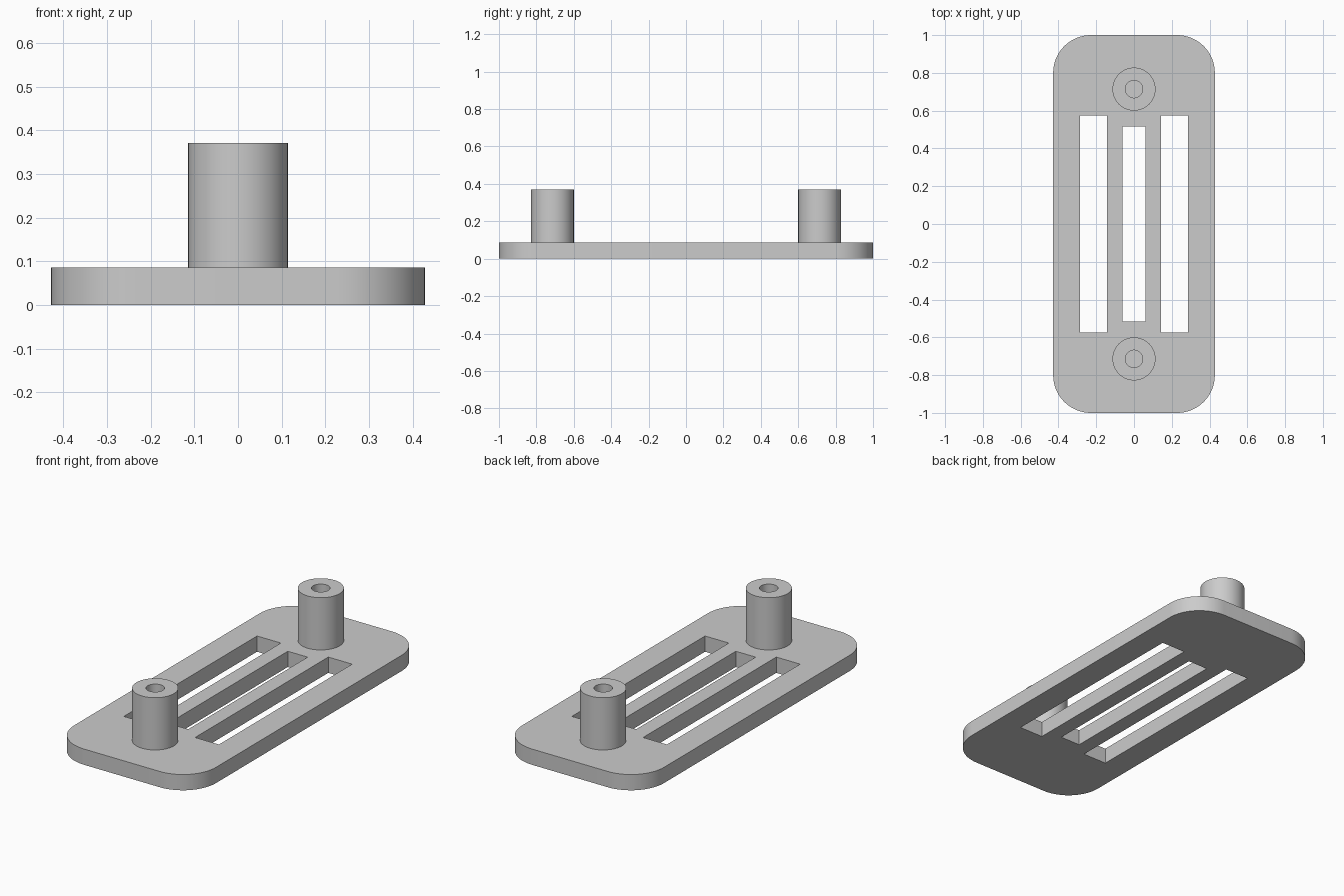
import bpy
import bmesh
from math import pi, cos, sin, radians
from mathutils import Vector

cube = bpy.data.objects.get("Cube")
if cube:
    bpy.data.objects.remove(cube, do_unlink=True)

HALF_X, HALF_Y, THICK = 0.428, 1.0, 0.086
CORNER = 0.2
POST_Y, POST_R, POST_TOP, BORE_R = 0.714, 0.114, 0.371, 0.046

grey = bpy.data.materials.new("grey")
grey.use_nodes = True
grey.diffuse_color = (0.6, 0.6, 0.6, 1)
grey.node_tree.nodes["Principled BSDF"].inputs["Base Color"].default_value = grey.diffuse_color


def finish(bm, name):
    bmesh.ops.recalc_face_normals(bm, faces=bm.faces)
    mesh = bpy.data.meshes.new(name)
    bm.to_mesh(mesh)
    bm.free()
    mesh.materials.append(grey)
    obj = bpy.data.objects.new(name, mesh)
    bpy.context.collection.objects.link(obj)
    bpy.ops.object.select_all(action='DESELECT')
    obj.select_set(True)
    bpy.context.view_layer.objects.active = obj
    bpy.ops.object.shade_smooth_by_angle(angle=radians(30))
    return obj


def rectangle(cx, hx, hy, radius=0, steps=0):
    """Outline of a rectangle, with rounded corners if a radius is given."""
    points = []
    for i, (sx, sy) in enumerate([(1, 1), (-1, 1), (-1, -1), (1, -1)]):
        for k in range(steps + 1):
            a = (i + (k / steps if steps else 0)) * pi / 2
            points.append((cx + sx * (hx - radius) + radius * cos(a),
                           sy * (hy - radius) + radius * sin(a)) if radius
                          else (cx + sx * hx, sy * hy))
    return points


# Base plate: rounded outline with three lengthwise slots
outlines = [rectangle(0, HALF_X, HALF_Y, CORNER, 16),
            rectangle(0, 0.06, 0.515),
            rectangle(-0.215, 0.072, 0.574),
            rectangle(0.215, 0.072, 0.574)]
bm = bmesh.new()
for outline in outlines:
    verts = [bm.verts.new((x, y, 0)) for x, y in outline]
    for a, b in zip(verts, verts[1:] + verts[:1]):
        bm.edges.new((a, b))
bmesh.ops.triangle_fill(bm, edges=bm.edges[:], use_beauty=True, normal=Vector((0, 0, 1)))
raised = bmesh.ops.extrude_face_region(bm, geom=bm.faces[:], use_keep_orig=True)
bmesh.ops.translate(bm, vec=(0, 0, THICK),
                    verts=[g for g in raised["geom"] if isinstance(g, bmesh.types.BMVert)])
finish(bm, "base_plate")


# Posts: lathed tubes with a blind bore
def post(name, y):
    profile = [(POST_R, THICK), (POST_R, POST_TOP), (BORE_R, POST_TOP), (BORE_R, THICK), (0, THICK)]
    bm = bmesh.new()
    verts = [bm.verts.new((r, 0, z)) for r, z in profile]
    edges = [bm.edges.new(pair) for pair in zip(verts, verts[1:])]
    bmesh.ops.spin(bm, geom=verts + edges, cent=(0, 0, 0), axis=(0, 0, 1),
                   angle=2 * pi, steps=48)
    bmesh.ops.remove_doubles(bm, verts=bm.verts[:], dist=0.0001)
    # Orient the open shell before moving it into place
    obj = finish(bm, name)
    obj.location.y = y


post("front_post", -POST_Y)
post("back_post", POST_Y)
